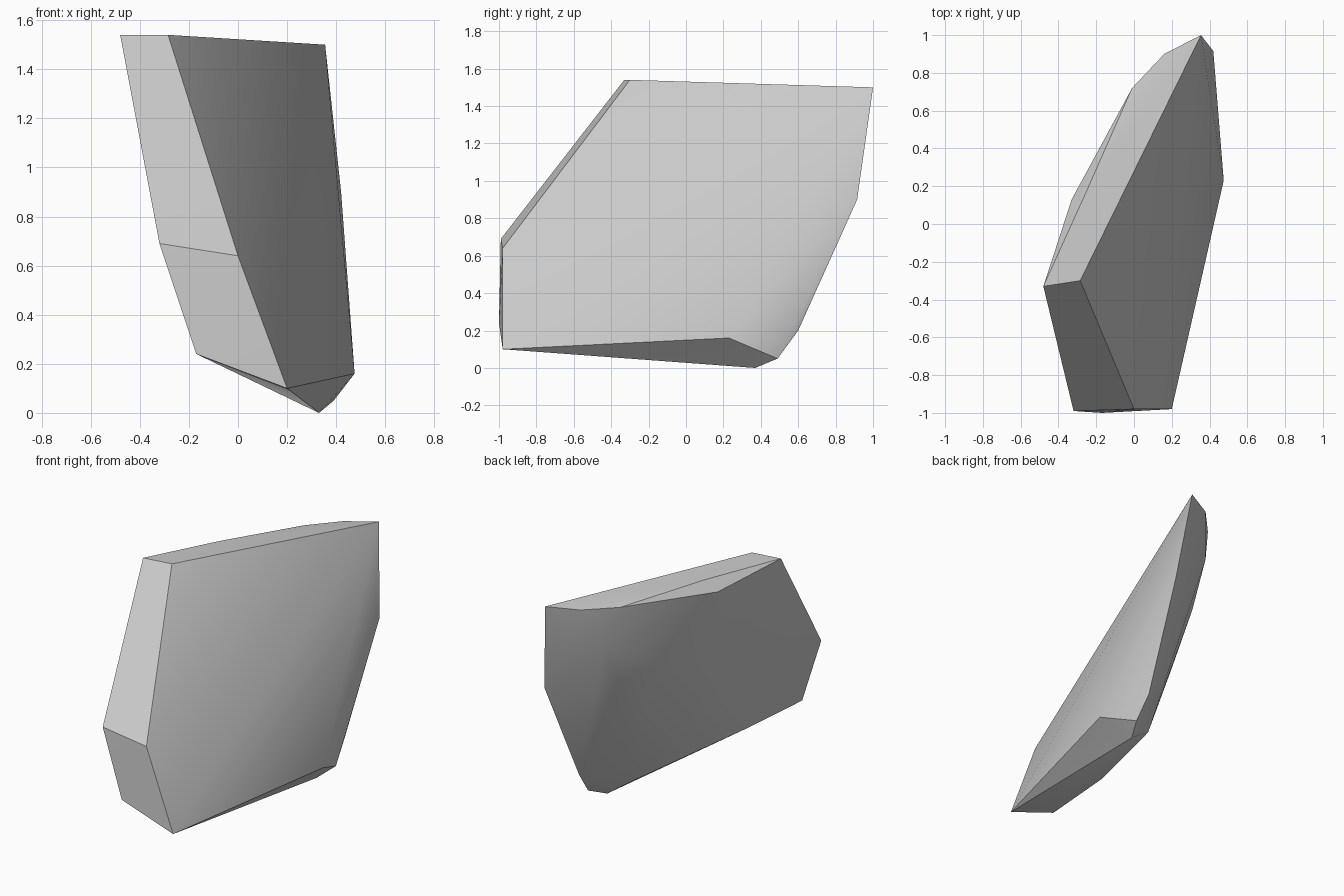
import bpy
import bmesh
import math

# Remove the default object
default_object = bpy.data.objects.get("Cube")
if default_object:
    bpy.data.objects.remove(default_object, do_unlink=True)


def make_material(name, colour):
    material = bpy.data.materials.new(name)
    material.use_nodes = True
    material.diffuse_color = colour
    shader = next(n for n in material.node_tree.nodes if n.type == "BSDF_PRINCIPLED")
    shader.inputs["Base Color"].default_value = colour
    shader.inputs["Roughness"].default_value = 0.9
    return material


def make_hull(name, corner_groups, material, smooth_angle):
    """Wrap a set of corner points in a tight convex skin."""
    bm = bmesh.new()
    for corners in corner_groups:
        for corner in corners:
            bm.verts.new(corner)
    hull = bmesh.ops.convex_hull(bm, input=list(bm.verts), use_existing_faces=False)
    spare = {v for v in hull["geom_interior"] + hull["geom_unused"]
             if isinstance(v, bmesh.types.BMVert)}
    bmesh.ops.delete(bm, geom=list(spare), context="VERTS")
    bmesh.ops.recalc_face_normals(bm, faces=list(bm.faces))

    mesh = bpy.data.meshes.new(name)
    bm.to_mesh(mesh)
    bm.free()
    mesh.materials.append(material)
    obj = bpy.data.objects.new(name, mesh)
    bpy.context.collection.objects.link(obj)

    # Soft shading with crisp chipped edges
    bpy.ops.object.select_all(action="DESELECT")
    obj.select_set(True)
    bpy.context.view_layer.objects.active = obj
    bpy.ops.object.shade_smooth_by_angle(angle=smooth_angle)
    return obj


# Broad split face of the slab
split_face = [(-.285, -.3, 1.54), (.355, 1, 1.5), (.42, .915, .9),
              (.475, .23, .16), (.2, -.98, .1), (0, -.98, .64)]

# Narrow front edge
front_edge = [(-.48, -.33, 1.54), (-.32, -.99, .69), (-.17, -1, .24)]

# Chipped foot
foot = [(.33, .37, 0), (.39, .49, .05), (.38, .6, .2)]

# Rounded crest behind the top
crest = [(-.255, .165, 1.525), (-.33, .13, 1.45), (-.01, .72, 1.485), (.16, .9, 1.49)]

# Gently bulging back
back = [(-.14, -.49, .25), (.16, .33, .12), (-.24, .09, .85),
        (-.09, .47, 1.05), (.06, .78, 1.23)]

stone_grey = make_material("stone grey", (.6, .6, .6, 1))
make_hull("rock_slab", [split_face, front_edge, foot, crest, back],
          stone_grey, math.radians(30))
